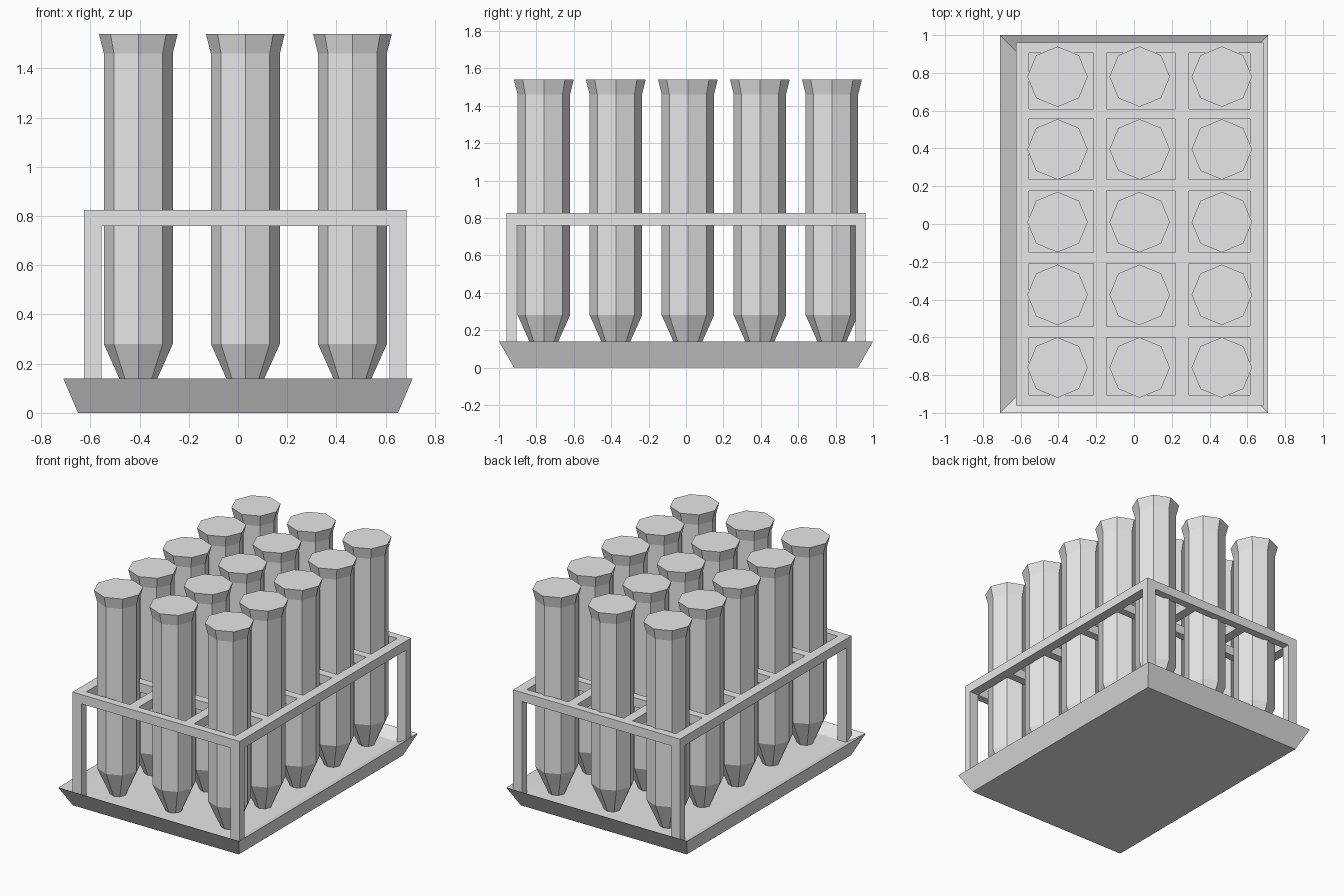
import bpy
import bmesh
from math import cos, sin, tau

if "Cube" in bpy.data.objects:
    bpy.data.objects.remove(bpy.data.objects["Cube"])

grey = bpy.data.materials.new("plain_grey")
grey.use_nodes = True
COLOUR = (0.8, 0.8, 0.8, 1)
grey.diffuse_color = COLOUR
grey.node_tree.nodes["Principled BSDF"].inputs["Base Color"].default_value = COLOUR


def finish(bm, name):
    bmesh.ops.recalc_face_normals(bm, faces=bm.faces)
    mesh = bpy.data.meshes.new(name)
    bm.to_mesh(mesh)
    bm.free()
    mesh.materials.append(grey)
    obj = bpy.data.objects.new(name, mesh)
    bpy.context.collection.objects.link(obj)
    return obj


def loft(name, rings):
    """Skin a stack of rings and cap both ends."""
    bm = bmesh.new()
    loops = [[bm.verts.new(p) for p in ring] for ring in rings]
    n = len(loops[0])
    for a, b in zip(loops, loops[1:]):
        for i in range(n):
            j = (i + 1) % n
            bm.faces.new((a[i], a[j], b[j], b[i]))
    bm.faces.new(loops[0][::-1])
    bm.faces.new(loops[-1])
    return finish(bm, name)


def rect(x0, x1, y0, y1, z):
    return [(x0, y0, z), (x1, y0, z), (x1, y1, z), (x0, y1, z)]


def octagon(r, z):
    return [(r * cos(tau * i / 8), r * sin(tau * i / 8), z) for i in range(8)]


# Tray: flared outside, sharp rim, shallow sloping inside
FLOOR = 0.09
loft("tray", [rect(-x, x, -y, y, z) for x, y, z in
              ((0.65, 0.92, 0), (0.71, 1.0, 0.14), (0.62, 0.91, FLOOR))])

# Rack: a slab with a grid of square openings
BAR_LOW, BAR_HIGH = 0.76, 0.825
xs = (-0.625, -0.555, -0.215, -0.145, 0.22, 0.29, 0.615, 0.685)
ys = (-0.96, -0.905, -0.60, -0.54, -0.21, -0.15,
      0.175, 0.235, 0.555, 0.61, 0.905, 0.96)
bm = bmesh.new()
grid = [[bm.verts.new((x, y, BAR_LOW)) for y in ys] for x in xs]
for i in range(len(xs) - 1):
    for j in range(len(ys) - 1):
        if i % 2 == 0 or j % 2 == 0:
            bm.faces.new((grid[i][j], grid[i + 1][j],
                          grid[i + 1][j + 1], grid[i][j + 1]))
top = bmesh.ops.extrude_face_region(bm, geom=bm.faces[:], use_keep_orig=True)
bmesh.ops.translate(bm, vec=(0, 0, BAR_HIGH - BAR_LOW),
                    verts=[v for v in top["geom"] if isinstance(v, bmesh.types.BMVert)])
bmesh.ops.dissolve_limit(bm, angle_limit=0.01, verts=bm.verts, edges=bm.edges)
finish(bm, "rack_grid")

# Corner posts
for side, (x0, x1) in (("right", xs[:2]), ("left", xs[-2:])):
    for end, (y0, y1) in (("front", ys[:2]), ("back", ys[-2:])):
        loft(f"post_{end}_{side}",
             [rect(x0, x1, y0, y1, z) for z in (FLOOR, BAR_LOW)])

# Tubes: tapered foot, straight body, flared lip, closed top
profile = ((0.055, FLOOR), (0.14, 0.28), (0.14, 1.46), (0.16, 1.54))
first = loft("tube", [octagon(r, z) for r, z in profile])
tube_mesh = first.data
bpy.data.objects.remove(first)
for row in range(5):
    for col in range(3):
        tube = bpy.data.objects.new(f"tube_{row + 1}_{col + 1}", tube_mesh)
        tube.location = (-0.405 + 0.435 * col, -0.76 + 0.385 * row, 0)
        bpy.context.collection.objects.link(tube)
